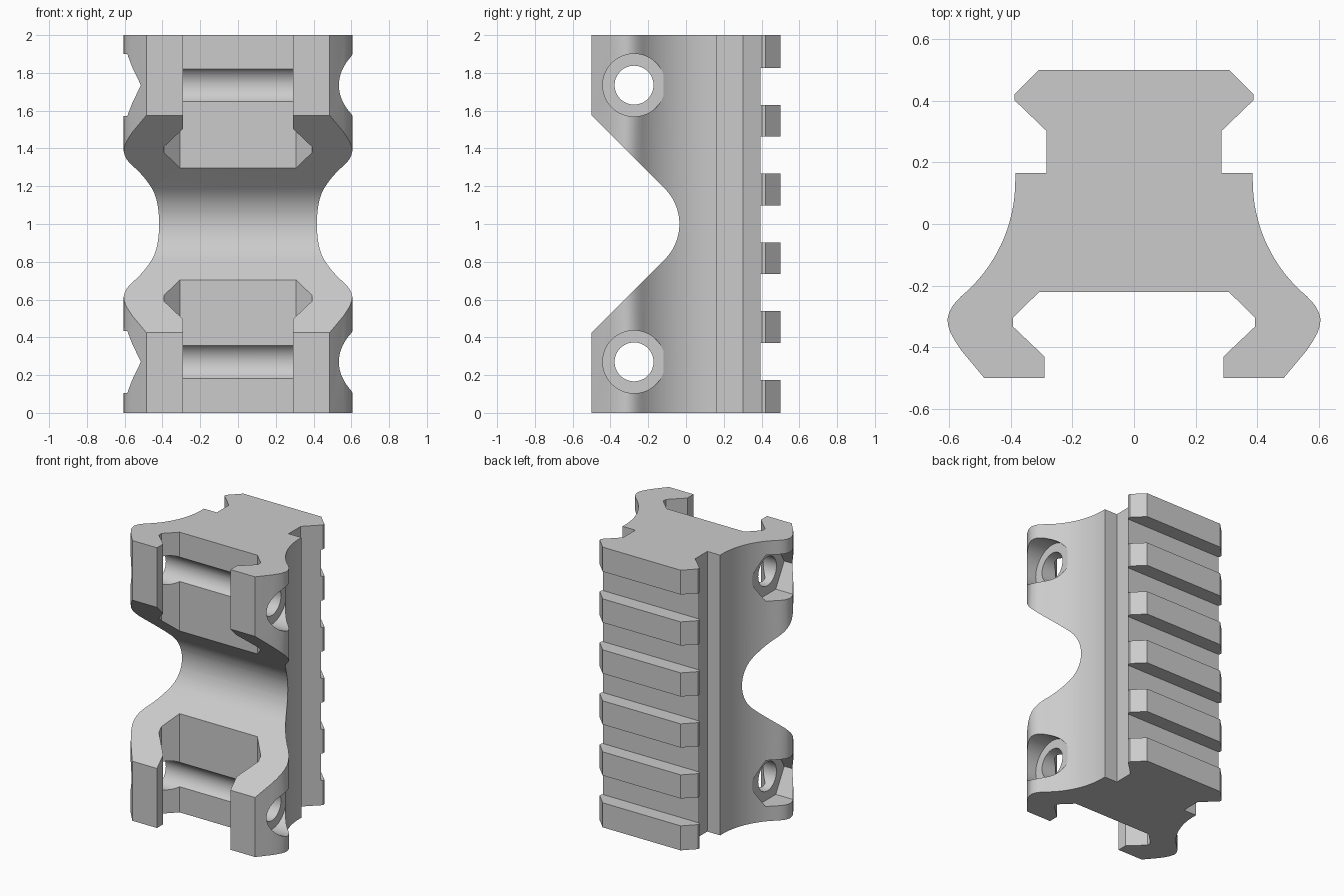
import bpy, bmesh, math
from mathutils import Matrix, Vector

if "Cube" in bpy.data.objects:
    bpy.data.objects.remove(bpy.data.objects["Cube"])

grey = bpy.data.materials.new("light grey")
grey.diffuse_color = (0.6, 0.6, 0.6, 1)
grey.use_nodes = True
grey.node_tree.nodes["Principled BSDF"].inputs["Base Color"].default_value = grey.diffuse_color


def prism(name, points, direction):
    """Extrude a closed loop of 3D points along a direction."""
    bm = bmesh.new()
    face = bm.faces.new([bm.verts.new(p) for p in points])
    new = bmesh.ops.extrude_face_region(bm, geom=[face])["geom"]
    bmesh.ops.translate(bm, vec=Vector(direction),
                        verts=[v for v in new if isinstance(v, bmesh.types.BMVert)])
    bmesh.ops.recalc_face_normals(bm, faces=bm.faces)
    mesh = bpy.data.meshes.new(name)
    bm.to_mesh(mesh)
    bm.free()
    mesh.materials.append(grey)
    obj = bpy.data.objects.new(name, mesh)
    bpy.context.collection.objects.link(obj)
    return obj


def ring(x, y, z, radius, sides):
    """Regular polygon in the yz plane, first corner along y."""
    return [(x, y + radius * math.cos(2 * math.pi * i / sides),
             z + radius * math.sin(2 * math.pi * i / sides)) for i in range(sides)]


def cut(body, cutter):
    """Subtract a cutter and throw it away."""
    mod = body.modifiers.new("cut", 'BOOLEAN')
    mod.operation, mod.solver, mod.object = 'DIFFERENCE', 'EXACT', cutter
    bpy.context.view_layer.objects.active = body
    bpy.ops.object.modifier_apply(modifier=mod.name)
    bpy.data.objects.remove(cutter)


# Rail cross-section: right half from the back down to the clamp jaw
half = [(0.308, 0.5), (0.388, 0.42), (0.388, 0.402), (0.284, 0.302), (0.284, 0.165), (0.385, 0.165)]
R = 0.4875
end = math.asin(0.375 / R)
half += [(0.385 + R - R * math.cos(end * i / 16), 0.14 - R * math.sin(end * i / 16)) for i in range(17)]
half += [(0.577, -0.252), (0.59, -0.268), (0.6, -0.288), (0.605, -0.31), (0.602, -0.332),
         (0.594, -0.355), (0.58, -0.38), (0.56, -0.41), (0.485, -0.5), (0.29, -0.5),
         (0.29, -0.43), (0.392, -0.333), (0.392, -0.303), (0.307, -0.22)]
outline = half + [(-x, y) for x, y in reversed(half)]
body = prism("rail_riser_body", [(x, y, 0) for x, y in outline], (0, 0, 2))

# Big rounded V notch across the front
r = 0.266
arc = [math.radians(-45 + 90 * i / 20) for i in range(21)]
notch = [(-0.8, -0.7, 0.225)]
notch += [(-0.8, -0.035 - r + r * math.cos(a), 1 + r * math.sin(a)) for a in arc]
notch += [(-0.8, -0.7, 1.775)]
cut(body, prism("notch_cutter", notch, (1.6, 0, 0)))

# Cross slots between the rail teeth
for i in range(5):
    z0, z1 = 0.175 + 0.364 * i, 0.37 + 0.364 * i
    cut(body, prism("slot_cutter", [(-0.6, 0.395, z0), (-0.6, 0.6, z0),
                                    (-0.6, 0.6, z1), (-0.6, 0.395, z1)], (1.2, 0, 0)))

# Bolt holes with a round recess on the right and a hexagonal nut recess on the left
for z in (0.27, 1.735):
    cut(body, prism("bolt_hole_cutter", ring(-0.8, -0.275, z, 0.103, 48), (1.6, 0, 0)))
    cut(body, prism("head_recess_cutter", ring(0.46, -0.275, z, 0.166, 48), (0.4, 0, 0)))
    cut(body, prism("nut_recess_cutter", ring(-0.45, -0.275, z, 0.19, 6), (-0.4, 0, 0)))

# Smooth the curves, keep the edges sharp
bpy.ops.object.select_all(action='DESELECT')
body.select_set(True)
bpy.context.view_layer.objects.active = body
bpy.ops.object.shade_smooth_by_angle(angle=math.radians(25))
